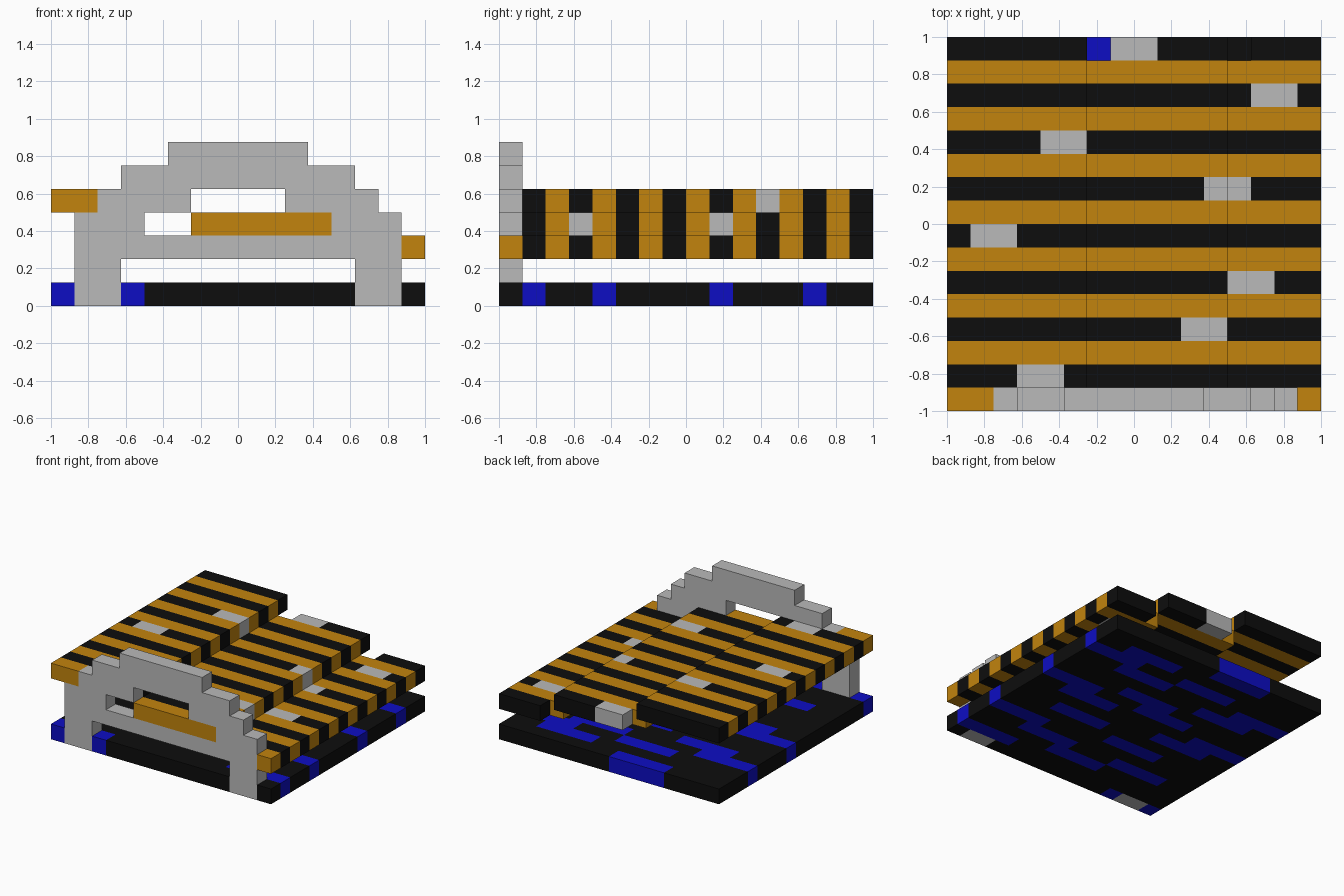
import bpy, bmesh

if "Cube" in bpy.data.objects:
    bpy.data.objects.remove(bpy.data.objects["Cube"], do_unlink=True)

U = 0.125   # edge of one block
N = 16      # blocks along each side


def material(name, rgb):
    m = bpy.data.materials.new(name)
    m.use_nodes = True
    m.diffuse_color = (*rgb, 1)
    m.node_tree.nodes["Principled BSDF"].inputs["Base Color"].default_value = (*rgb, 1)
    return m


MATS = {
    "black": material("black", (0.004, 0.004, 0.004)),
    "blue": material("deep_blue", (0.004, 0.004, 0.55)),
    "gold": material("gold", (0.54, 0.23, 0.004)),
    "grey": material("light_grey", (0.49, 0.49, 0.49)),
}
NAMES = list(MATS)
grid = {}    # cell -> (part, colour)


def fill(part, colour, x0, x1, y, z):
    """Lay a run of blocks along x, from x0 up to x1."""
    for x in range(x0, x1):
        grid[x, y, z] = (part, colour)


# Base slab: black with staggered blue dashes four blocks long
dashes = {0: [0], 1: [12], 2: [6], 3: [2, 9], 4: [12], 5: [4], 6: [9], 7: [2],
          8: [0, 10], 9: [12, 5], 10: [7], 11: [2], 12: [0, 9], 13: [12, 5],
          14: [10], 15: [4]}
for y in range(N):
    fill("base", "black", 0, N, y, 0)
    for s in dashes[y]:
        fill("base", "blue", s, s + 4, y, 0)

# Striped deck in three steps, with a short grey piece on each black stripe
steps = [("upper_deck", 0, 6, 4), ("middle_deck", 6, 12, 3), ("lower_deck", 12, 16, 2)]
accents = {1: 3, 3: 10, 5: 12, 7: 1, 9: 11, 11: 4, 13: 13, 15: 7}
for part, x0, x1, z in steps:
    for y in range(N):
        fill(part, "black" if y % 2 else "gold", x0, x1, y, z)
        if y in accents:
            s = accents[y]
            fill(part, "grey", max(x0, s), min(x1, s + 2), y, z)
# Notches in the rear stripe at the foot of each step
for cell in ((6, 15, 3), (12, 15, 2)):
    del grid[cell]

# Stepped front arch: (layer, start, end)
arch = [(0, 1, 3), (0, 13, 15), (1, 1, 3), (1, 13, 15), (2, 1, 15), (3, 1, 4),
        (3, 12, 15), (4, 2, 6), (4, 10, 14), (5, 3, 13), (6, 5, 11)]
for z, x0, x1 in arch:
    fill("front_arch", "grey", x0, x1, 0, z)

# Outer faces of a block: direction and its four corners
FACES = {
    (1, 0, 0): ((1, 0, 0), (1, 1, 0), (1, 1, 1), (1, 0, 1)),
    (-1, 0, 0): ((0, 0, 0), (0, 0, 1), (0, 1, 1), (0, 1, 0)),
    (0, 1, 0): ((0, 1, 0), (0, 1, 1), (1, 1, 1), (1, 1, 0)),
    (0, -1, 0): ((0, 0, 0), (1, 0, 0), (1, 0, 1), (0, 0, 1)),
    (0, 0, 1): ((0, 0, 1), (1, 0, 1), (1, 1, 1), (0, 1, 1)),
    (0, 0, -1): ((0, 0, 0), (0, 1, 0), (1, 1, 0), (1, 0, 0)),
}


def build(part):
    """Skin all blocks of one part, skipping faces hidden by neighbours."""
    bm = bmesh.new()
    for (x, y, z), (owner, colour) in grid.items():
        if owner != part:
            continue
        for (dx, dy, dz), corners in FACES.items():
            if (x + dx, y + dy, z + dz) in grid:
                continue
            f = bm.faces.new([bm.verts.new(((x + a) * U - 1, (y + b) * U - 1, (z + c) * U))
                              for a, b, c in corners])
            f.material_index = NAMES.index(colour)
    bmesh.ops.remove_doubles(bm, verts=bm.verts, dist=1e-4)
    # Merge flat areas of one colour
    bmesh.ops.dissolve_limit(bm, angle_limit=0.01, verts=bm.verts, edges=bm.edges,
                             delimit={"MATERIAL"})
    me = bpy.data.meshes.new(part)
    bm.to_mesh(me)
    bm.free()
    for m in MATS.values():
        me.materials.append(m)
    bpy.context.collection.objects.link(bpy.data.objects.new(part, me))


for part in ("base", "upper_deck", "middle_deck", "lower_deck", "front_arch"):
    build(part)
